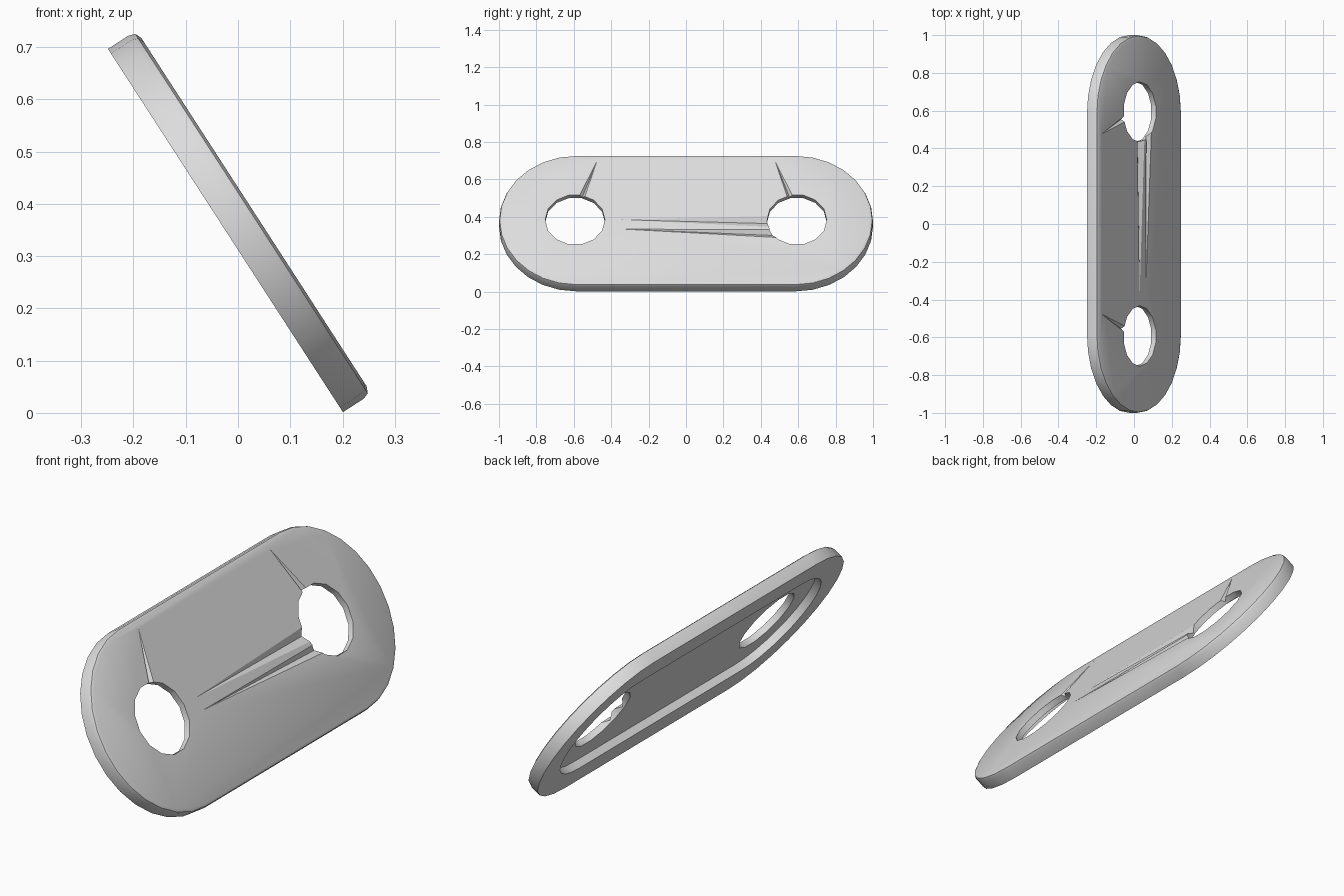
import bpy, bmesh, math
from mathutils import Vector

if "Cube" in bpy.data.objects:
    bpy.data.objects.remove(bpy.data.objects["Cube"])

# Plate frame: u across the width, y along the length, w through the thickness
A = math.radians(57.1)
U = Vector((-math.cos(A), 0, math.sin(A)))
W = Vector((math.sin(A), 0, math.cos(A)))
C = Vector((-0.024, 0, 0.349))
Y = Vector((0, 1, 0))
THICK = 0.065
HOLE_Y, HOLE_R = 0.593, 0.16


def place(u, y, w):
    return C + U * u + Y * y + W * w


def u_of(z):
    """Width coordinate of a front face point at height z."""
    return (z - C.z - W.z * THICK) / U.z


def finish(bm, name):
    bmesh.ops.recalc_face_normals(bm, faces=bm.faces)
    me = bpy.data.meshes.new(name)
    bm.to_mesh(me)
    bm.free()
    ob = bpy.data.objects.new(name, me)
    bpy.context.collection.objects.link(ob)
    return ob


def stadium(r, n=14):
    pts = []
    for side in (1, -1):
        for i in range(n + 1):
            a = math.pi * i / n
            pts.append((side * r * math.cos(a), side * (0.586 + r * math.sin(a))))
    return pts


def loft(rings, name):
    """Join closed outlines, each (points, depth), and cap both ends."""
    bm = bmesh.new()
    loops = [[bm.verts.new(place(u, y, w)) for u, y in pts] for pts, w in rings]
    for a, b in zip(loops, loops[1:]):
        for i in range(len(a)):
            j = (i + 1) % len(a)
            bm.faces.new((a[i], a[j], b[j], b[i]))
    bm.faces.new(loops[0])
    bm.faces.new(loops[-1])
    return finish(bm, name)


def cut(target, cutter):
    m = target.modifiers.new("cut", 'BOOLEAN')
    m.operation, m.solver, m.object = 'DIFFERENCE', 'EXACT', cutter
    bpy.context.view_layer.objects.active = target
    bpy.ops.object.modifier_apply(modifier=m.name)
    bpy.data.objects.remove(cutter)


def groove(base_a, base_b, tip, depth):
    """Tapering V groove in the front face; points are (y, z)."""
    bm = bmesh.new()
    (ya, za), (yb, zb) = base_a, base_b
    top = THICK + 0.004
    a = bm.verts.new(place(u_of(za), ya, top))
    b = bm.verts.new(place(u_of(zb), yb, top))
    d = bm.verts.new(place(u_of((za + zb) / 2), (ya + yb) / 2, THICK - depth))
    t = bm.verts.new(place(u_of(tip[1]), tip[0], top - 0.0035))
    for f in ((a, b, d), (a, b, t), (b, d, t), (d, a, t)):
        bm.faces.new(f)
    return finish(bm, "groove_cutter")


# Plate with rounded front edge and a recessed back
plate = loft([(stadium(0.285), 0.036), (stadium(0.285), 0), (stadium(0.414), 0),
              (stadium(0.414), 0.047), (stadium(0.4095), 0.0595),
              (stadium(0.397), THICK)], "slotted_link_plate")

# Tapering grooves in the front face
for a, b, tip, depth in (
        ((0.47, 0.41), (0.47, 0.34), (-0.38, 0.385), 0.022),
        ((0.49, 0.335), (0.49, 0.285), (-0.36, 0.335), 0.02),
        ((0.54, 0.50), (0.58, 0.50), (0.475, 0.70), 0.02),
        ((-0.54, 0.50), (-0.58, 0.50), (-0.475, 0.70), 0.02)):
    cut(plate, groove(a, b, tip, depth))

# Two faceted bolt holes
for s in (1, -1):
    ring = [(HOLE_R * math.cos(2 * math.pi * (i + 0.5) / 14),
             s * HOLE_Y + HOLE_R * math.sin(2 * math.pi * (i + 0.5) / 14)) for i in range(14)]
    cut(plate, loft([(ring, -0.1), (ring, 0.2)], "hole_cutter"))

# Single light grey colour
mat = bpy.data.materials.new("light grey")
mat.diffuse_color = (0.72, 0.72, 0.72, 1)
mat.use_nodes = True
mat.node_tree.nodes["Principled BSDF"].inputs["Base Color"].default_value = mat.diffuse_color
plate.data.materials.clear()
plate.data.materials.append(mat)
for p in plate.data.polygons:
    p.material_index = 0

bpy.ops.object.select_all(action='DESELECT')
plate.select_set(True)
bpy.context.view_layer.objects.active = plate
bpy.ops.object.shade_smooth_by_angle(angle=math.radians(30))
